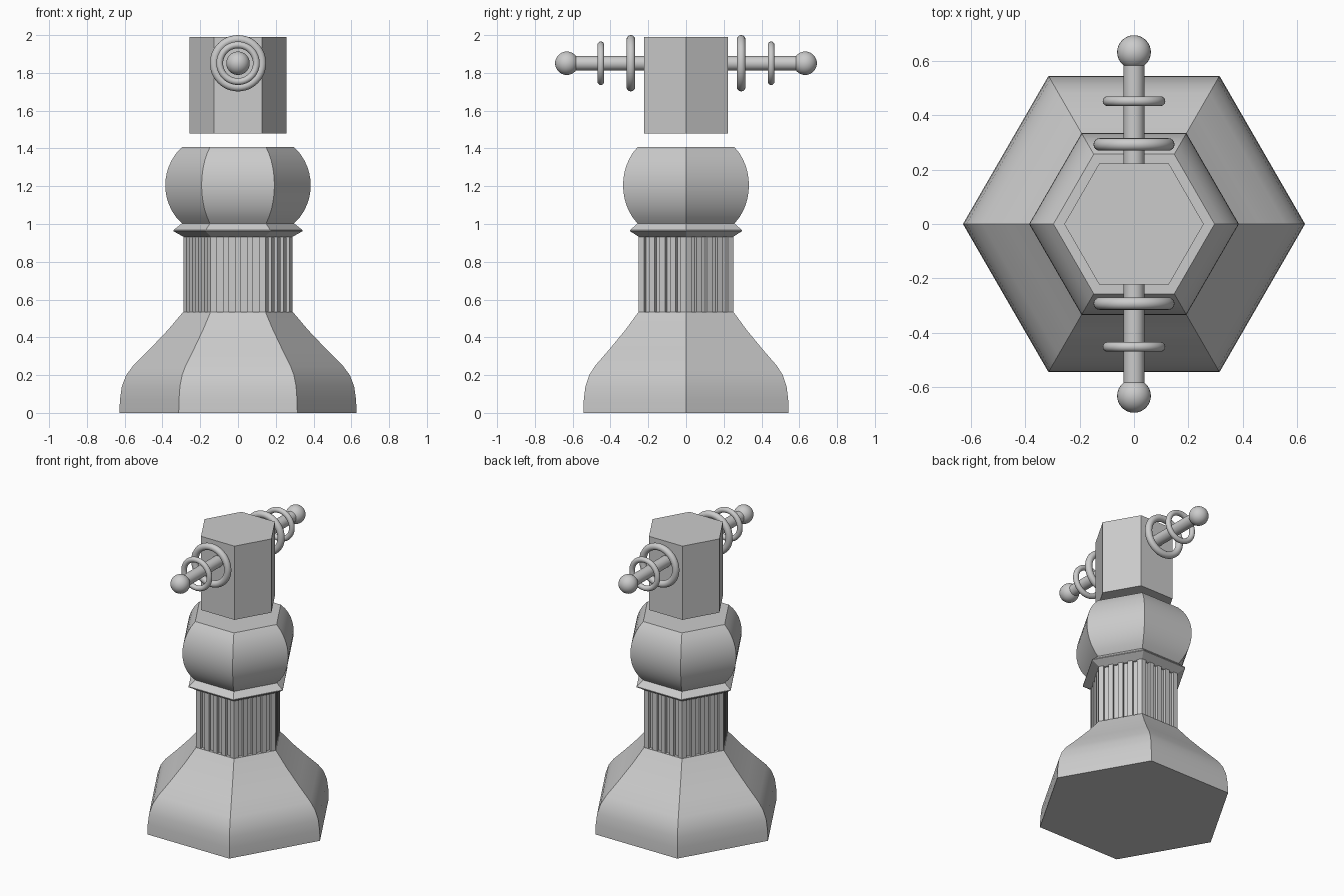
import bpy, bmesh, math
from mathutils import Matrix, Vector

if "Cube" in bpy.data.objects:
    bpy.data.objects.remove(bpy.data.objects["Cube"])

grey = bpy.data.materials.new("plain grey")
grey.diffuse_color = (0.6, 0.6, 0.6, 1)
grey.use_nodes = True
grey.node_tree.nodes["Principled BSDF"].inputs["Base Color"].default_value = grey.diffuse_color


def finish(name, bm):
    bmesh.ops.recalc_face_normals(bm, faces=bm.faces)
    me = bpy.data.meshes.new(name)
    bm.to_mesh(me)
    bm.free()
    me.materials.append(grey)
    me.shade_smooth()
    me.set_sharp_from_angle(angle=math.radians(30))
    ob = bpy.data.objects.new(name, me)
    bpy.context.collection.objects.link(ob)
    return ob


def hexagon(r):
    return [Vector((r * math.cos(math.pi / 3 * k), r * math.sin(math.pi / 3 * k))) for k in range(6)]


def loft(name, sections):
    """Skin a stack of (outline, z) sections and cap both ends."""
    bm = bmesh.new()
    rings = [[bm.verts.new((p.x, p.y, z)) for p in pts] for pts, z in sections]
    n = len(rings[0])
    for a, b in zip(rings, rings[1:]):
        for i in range(n):
            j = (i + 1) % n
            bm.faces.new((a[i], a[j], b[j], b[i]))
    bm.faces.new(rings[0][::-1])
    bm.faces.new(rings[-1])
    return finish(name, bm)


def hex_part(name, profile):
    return loft(name, [(hexagon(r), z) for r, z in profile])


# Flared base, collar, swollen bulb and floating head
hex_part("base", [(0.628, 0), (0.625, 0.07), (0.615, 0.14), (0.592, 0.20), (0.555, 0.25),
                  (0.465, 0.34), (0.37, 0.44), (0.29, 0.535)])
hex_part("collar", [(0.285, 0.93), (0.342, 0.962), (0.342, 0.967), (0.295, 1.005)])
bulb = []
for i in range(13):
    t = -1 + i / 6
    bulb.append((0.385 - 0.262 + 0.262 * math.sqrt(1 - (t * 0.203 / 0.27) ** 2), 1.205 + 0.203 * t))
hex_part("bulb", bulb)
hex_part("head", [(0.256, 1.48), (0.256, 1.99)])

# Fluted shaft: five ridges and four grooves on each side
corners = hexagon(0.289)
outline = []
for k in range(6):
    a, b = corners[k], corners[(k + 1) % 6]
    inward = -(a + b).normalized() * 0.02
    for i in range(9):
        off = inward if i % 2 else Vector((0, 0))
        outline.append(a.lerp(b, i / 9) + off)
        if i < 8:
            outline.append(a.lerp(b, (i + 1) / 9) + off)
loft("fluted_shaft", [(outline, 0.53), (outline, 0.935)])


def torus(name, y, major, minor, nu=48, nv=16):
    bm = bmesh.new()
    grid = []
    for i in range(nu):
        u = 2 * math.pi * i / nu
        row = []
        for j in range(nv):
            v = 2 * math.pi * j / nv
            r = major + minor * math.cos(v)
            row.append(bm.verts.new((r * math.cos(u), y + minor * math.sin(v), 1.851 + r * math.sin(u))))
        grid.append(row)
    for i in range(nu):
        for j in range(nv):
            p, q = grid[i], grid[(i + 1) % nu]
            bm.faces.new((p[j], q[j], q[(j + 1) % nv], p[(j + 1) % nv]))
    finish(name, bm)


# Rod, rings and ball on the front and back of the head
for side, s in (("front", -1), ("back", 1)):
    bm = bmesh.new()
    bmesh.ops.create_cone(bm, cap_ends=True, segments=32, radius1=0.038, radius2=0.038, depth=0.42,
                          matrix=Matrix.Translation((0, s * 0.41, 1.851)) @ Matrix.Rotation(math.pi / 2, 4, 'X'))
    finish(side + "_rod", bm)
    bm = bmesh.new()
    bmesh.ops.create_uvsphere(bm, u_segments=32, v_segments=16, radius=0.062,
                              matrix=Matrix.Translation((0, s * 0.631, 1.851)))
    finish(side + "_ball", bm)
    torus(side + "_large_ring", s * 0.292, 0.126, 0.023)
    torus(side + "_small_ring", s * 0.451, 0.097, 0.018)
